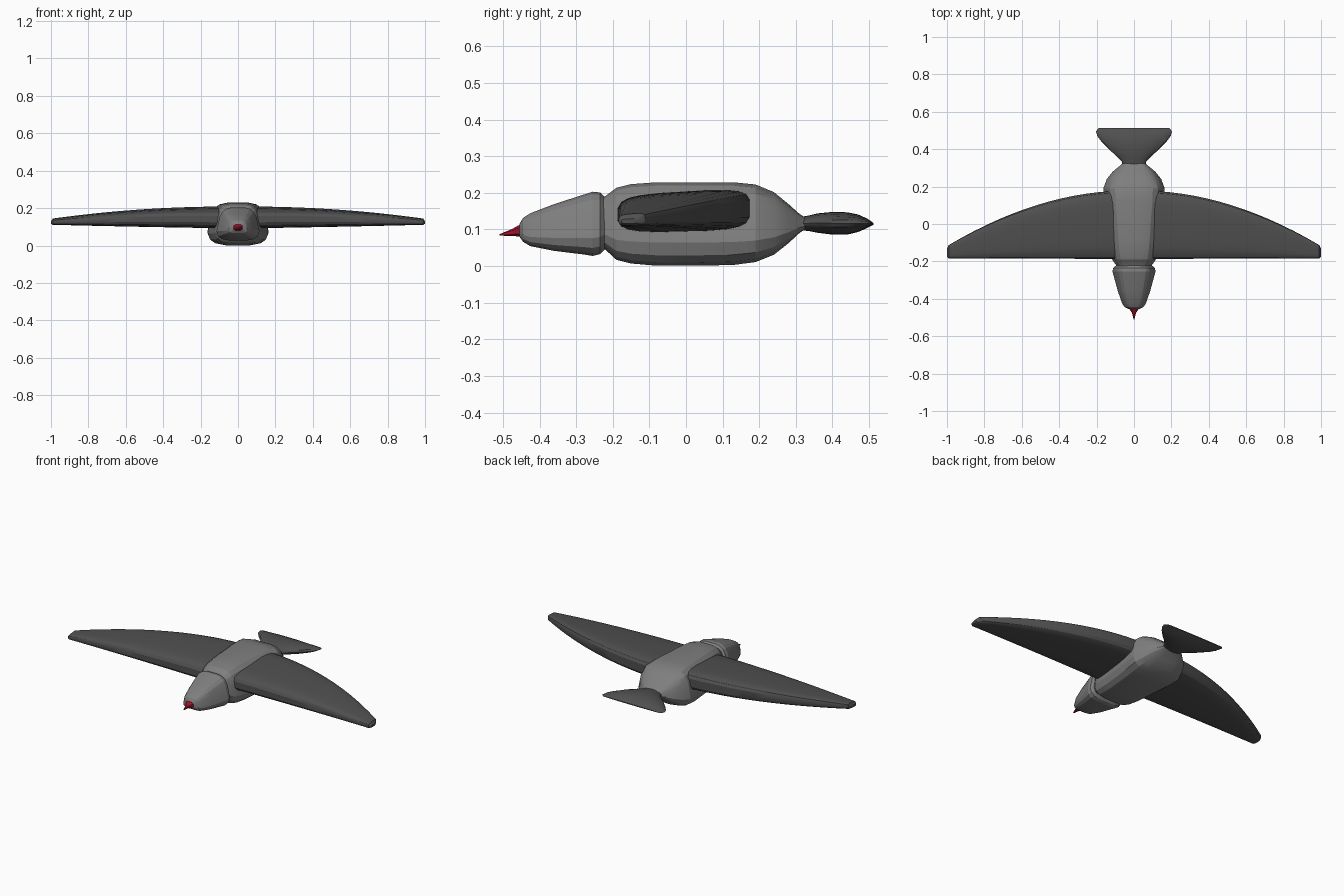
import bpy, bmesh, math

if "Cube" in bpy.data.objects:
    bpy.data.objects.remove(bpy.data.objects["Cube"])


def material(name, rgb):
    m = bpy.data.materials.new(name)
    m.diffuse_color = (*rgb, 1)
    m.use_nodes = True
    m.node_tree.nodes["Principled BSDF"].inputs["Base Color"].default_value = m.diffuse_color
    return m


GREY = material("body grey", (0.21, 0.21, 0.21))
DARK = material("wing grey", (0.08, 0.08, 0.08))
RED = material("beak red", (0.36, 0.006, 0.025))


def squircle(n, power):
    """Unit rounded-square outline as (u, v) pairs."""
    pts = []
    for i in range(n):
        a = 2 * math.pi * (i + 0.5) / n
        c, s = math.cos(a), math.sin(a)
        pts.append((math.copysign(abs(c) ** (2 / power), c),
                    math.copysign(abs(s) ** (2 / power), s)))
    return pts


def loft(name, rings, mat, smooth=None):
    """Skin a list of equal-length point rings and cap both ends."""
    bm = bmesh.new()
    rows = [[bm.verts.new(p) for p in r] for r in rings]
    n = len(rows[0])
    for a, b in zip(rows, rows[1:]):
        for i in range(n):
            j = (i + 1) % n
            bm.faces.new((a[i], a[j], b[j], b[i]))
    bm.faces.new(rows[0])
    bm.faces.new(rows[-1])
    bmesh.ops.recalc_face_normals(bm, faces=bm.faces)
    me = bpy.data.meshes.new(name)
    bm.to_mesh(me)
    bm.free()
    me.materials.append(mat)
    ob = bpy.data.objects.new(name, me)
    bpy.context.collection.objects.link(ob)
    if smooth:
        bpy.ops.object.select_all(action='DESELECT')
        bpy.context.view_layer.objects.active = ob
        ob.select_set(True)
        bpy.ops.object.shade_smooth_by_angle(angle=math.radians(smooth))
    return ob


def along_y(sections, n, power, top):
    """Rings across y from (y, half width, z low, z high); top narrows the upper side."""
    rings = []
    for y, w, lo, hi in sections:
        ring = []
        for u, v in squircle(n, power):
            k = 1 - (1 - top) * max(0, v + 0.2) / 1.2
            ring.append((u * w * k, y, (lo + hi) / 2 + v * (hi - lo) / 2))
        rings.append(ring)
    return rings


# Body: rounded box, widest toward the rear
loft("body", along_y([
    (-0.24, 0.09, 0.05, 0.185), (-0.22, 0.097, 0.044, 0.192),
    (-0.19, 0.118, 0.016, 0.215), (-0.15, 0.128, 0.006, 0.225),
    (-0.08, 0.138, 0.0, 0.23), (0.03, 0.15, 0.0, 0.23),
    (0.13, 0.163, 0.002, 0.23), (0.19, 0.166, 0.01, 0.224),
    (0.24, 0.147, 0.03, 0.203), (0.28, 0.115, 0.062, 0.17),
    (0.31, 0.078, 0.09, 0.143), (0.325, 0.062, 0.10, 0.133),
], 16, 4, 0.80), GREY, 20)

# Head: tapers to a blunt face
loft("head", along_y([
    (-0.222, 0.097, 0.045, 0.19), (-0.235, 0.113, 0.032, 0.202),
    (-0.255, 0.116, 0.027, 0.204), (-0.28, 0.109, 0.031, 0.196),
    (-0.36, 0.087, 0.041, 0.17), (-0.425, 0.064, 0.054, 0.145),
    (-0.445, 0.05, 0.066, 0.132), (-0.455, 0.028, 0.08, 0.115),
], 16, 4, 0.72), GREY, 20)

# Beak: short spike
loft("beak", along_y([
    (-0.44, 0.03, 0.075, 0.118), (-0.458, 0.024, 0.08, 0.112),
    (-0.475, 0.012, 0.082, 0.102), (-0.51, 0.002, 0.083, 0.087),
], 8, 3, 1), RED)


# Wings: straight leading edge, curved trailing edge, thinning to the tip
def wing(name, side):
    rings = []
    for i in range(15):
        t = i / 14
        x = 0.06 + 0.93 * t
        front = -0.188 + 0.004 * t
        back = 0.178 - 0.29 * t ** 1.9
        lo, hi = 0.10 + 0.013 * t, 0.211 - 0.066 * t ** 2
        rings.append((x, front, back, lo, hi))
    rings.append((1.0, -0.176, -0.132, 0.117, 0.13))
    pts = []
    for x, front, back, lo, hi in rings:
        ring = []
        for u, v in squircle(20, 3.8):
            z = (lo + hi) / 2 + v * (hi - lo) / 2
            z += 0.1 * (hi - lo) * u * (1 if v > 0 else 0.4)
            z -= 0.06 * (hi - lo)
            ring.append((side * x, (front + back) / 2 + u * (back - front) / 2, z))
        pts.append(ring)
    return loft(name, pts, DARK, 30)


wing("right_wing", 1)
wing("left_wing", -1)

# Tail: flared fan, lens-shaped across
tail = []
for y, w, lo, hi in [(0.31, 0.06, 0.098, 0.134), (0.335, 0.066, 0.096, 0.138),
                     (0.36, 0.09, 0.091, 0.144), (0.40, 0.135, 0.086, 0.148),
                     (0.44, 0.174, 0.086, 0.147), (0.47, 0.196, 0.093, 0.141),
                     (0.495, 0.204, 0.104, 0.13), (0.512, 0.19, 0.113, 0.118)]:
    tail.append([(w * math.cos(a), y, (lo + hi) / 2 + (hi - lo) / 2 * math.sin(a))
                 for a in (2 * math.pi * i / 20 for i in range(20))])
loft("tail", tail, DARK, 30)
